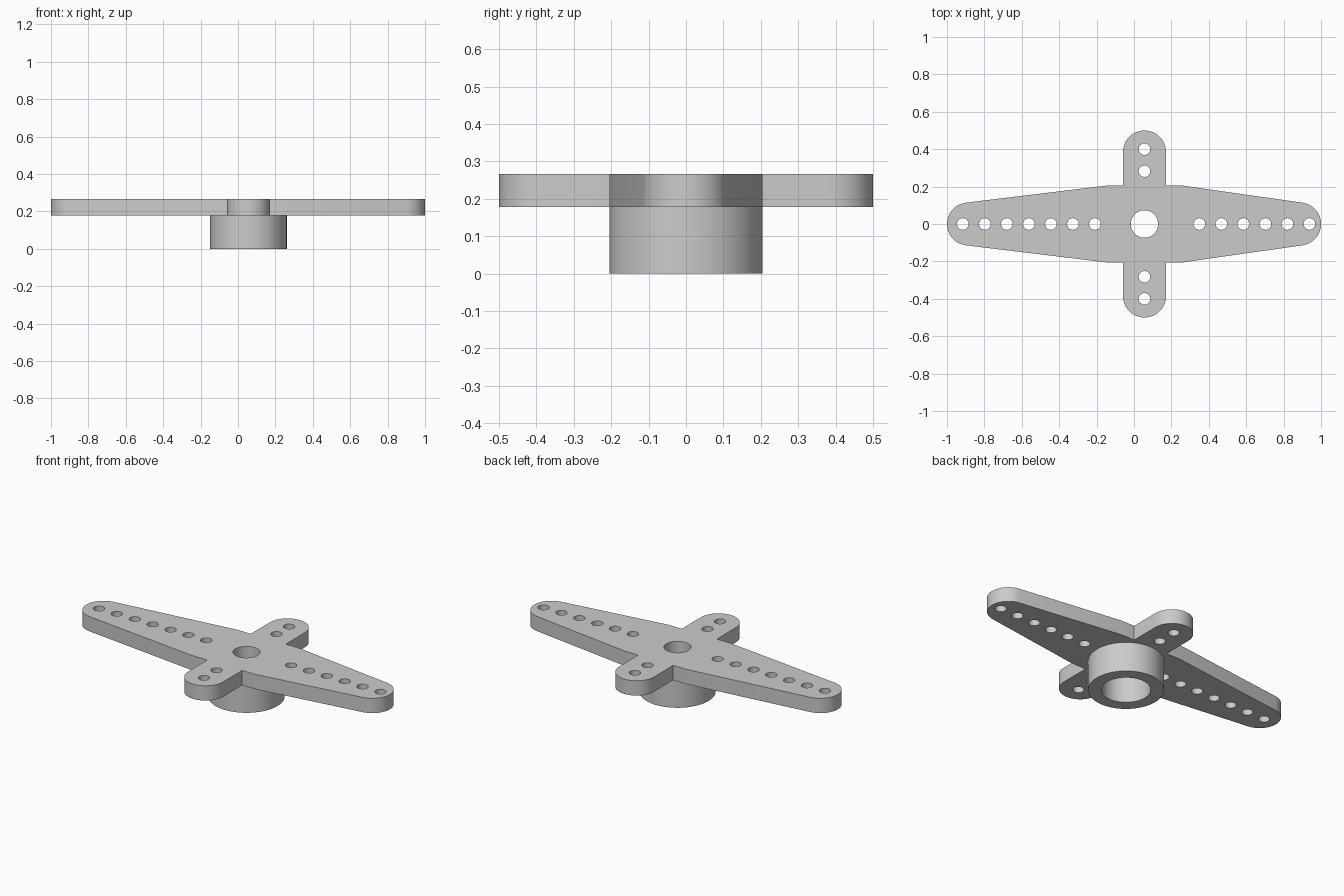
import bpy, bmesh
from math import pi, cos, sin, atan2

if "Cube" in bpy.data.objects:
    bpy.data.objects.remove(bpy.data.objects["Cube"], do_unlink=True)

CX = 0.056                # hub axis
HUB_R, BORE_R, SHAFT_R = 0.205, 0.133, 0.073
TIP_R, HOLE_R, PITCH = 0.115, 0.031, 0.1177
Z_PLATE, Z_TOP = 0.178, 0.266

grey = bpy.data.materials.new("light_grey_plastic")
grey.use_nodes = True
colour = (0.6, 0.6, 0.6, 1)
grey.diffuse_color = colour
grey.node_tree.nodes["Principled BSDF"].inputs["Base Color"].default_value = colour


def arc(x, y, r, start, end, n):
    """Points along an arc, both ends included."""
    return [(x + r * cos(start + (end - start) * i / n),
             y + r * sin(start + (end - start) * i / n)) for i in range(n + 1)]


def circle(x, y, r, n=32):
    return arc(x, y, r, 0, 2 * pi, n)[:-1]


def plate(name, loops, z0, z1, open_top=False):
    """Extrude an outline with holes between two heights."""
    curve = bpy.data.curves.new(name + "_outline", "CURVE")
    curve.dimensions, curve.fill_mode = "2D", "BOTH"
    curve.extrude = (z1 - z0) / 2
    for loop in loops:
        spline = curve.splines.new("POLY")
        spline.points.add(len(loop) - 1)
        for p, (x, y) in zip(spline.points, loop):
            p.co = (x, y, 0, 1)
        spline.use_cyclic_u = True
    temp = bpy.data.objects.new(name + "_outline", curve)
    bpy.context.collection.objects.link(temp)
    bpy.context.view_layer.update()
    evaluated = temp.evaluated_get(bpy.context.evaluated_depsgraph_get())
    mesh = bpy.data.meshes.new_from_object(evaluated)
    bpy.data.objects.remove(temp, do_unlink=True)

    bm = bmesh.new()
    bm.from_mesh(mesh)
    bmesh.ops.remove_doubles(bm, verts=bm.verts, dist=1e-5)
    bmesh.ops.translate(bm, verts=bm.verts, vec=(0, 0, (z0 + z1) / 2))
    bmesh.ops.recalc_face_normals(bm, faces=bm.faces)
    if open_top:
        top = [f for f in bm.faces if f.normal.z > 0.9]
        bmesh.ops.delete(bm, geom=top, context="FACES")
    bm.to_mesh(mesh)
    bm.free()
    mesh.name = name
    mesh.materials.clear()
    mesh.materials.append(grey)
    obj = bpy.data.objects.new(name, mesh)
    bpy.context.collection.objects.link(obj)
    bpy.ops.object.select_all(action="DESELECT")
    obj.select_set(True)
    bpy.context.view_layer.objects.active = obj
    bpy.ops.object.shade_smooth_by_angle(angle=0.5)
    return obj


# Cross outline: two long tapered arms and two short rounded arms
tip = 1 - TIP_R
short = 0.5 - TIP_R
lean_r = atan2(HUB_R - TIP_R, tip - CX - HUB_R)
lean_l = atan2(HUB_R - TIP_R, tip + CX - HUB_R)
outline = arc(tip, 0, TIP_R, lean_r - pi / 2, pi / 2 - lean_r, 24)
outline += [(CX + HUB_R, HUB_R), (CX + TIP_R, HUB_R)]
outline += arc(CX, short, TIP_R, 0, pi, 24)
outline += [(CX - TIP_R, HUB_R), (CX - HUB_R, HUB_R)]
outline += arc(-tip, 0, TIP_R, pi / 2 + lean_l, 3 * pi / 2 - lean_l, 24)
outline += [(CX - HUB_R, -HUB_R), (CX - TIP_R, -HUB_R)]
outline += arc(CX, -short, TIP_R, pi, 2 * pi, 24)
outline += [(CX + TIP_R, -HUB_R), (CX + HUB_R, -HUB_R)]

# Linkage holes along each arm, and the central screw hole
holes = [circle(0.938 - i * PITCH, 0, HOLE_R) for i in range(6)]
holes += [circle(-0.915 + i * PITCH, 0, HOLE_R) for i in range(7)]
holes += [circle(CX, s * (0.4 - i * PITCH), HOLE_R) for s in (-1, 1) for i in range(2)]
holes.append(circle(CX, 0, SHAFT_R, 48))
plate("horn_arms", [outline] + holes, Z_PLATE, Z_TOP)

# Hollow hub under the arms
plate("hub", [circle(CX, 0, HUB_R, 64), circle(CX, 0, BORE_R, 64)],
      0, Z_PLATE, open_top=True)
